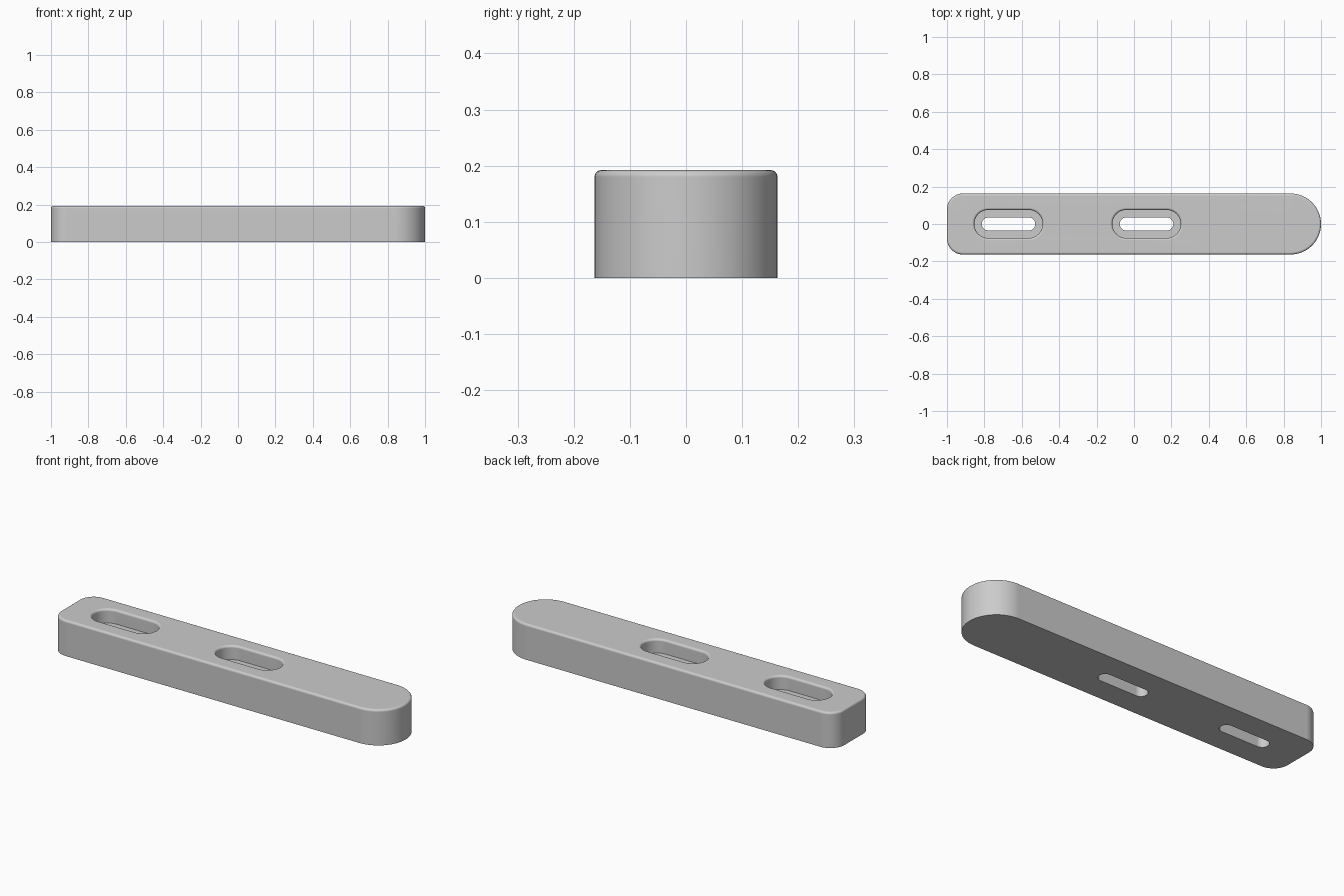
import bpy, bmesh
from math import sin, cos, pi, radians

cube = bpy.data.objects.get("Cube")
if cube:
    bpy.data.objects.remove(cube, do_unlink=True)

HEIGHT = 0.192
HALF_WIDTH = 0.163
CORNER = 0.085          # rounded corners of the square end
FILLET = 0.012          # rounding of the top edges
FLOOR = 0.117           # height of the slot ledge
SLOT_CENTRES = (-0.671, 0.067)
SLOT_STRAIGHT = 0.108   # half the straight run of a slot
BORE, RIM, HOLE = 0.075, 0.087, 0.035
STEPS = 16              # segments per quarter turn

bm = bmesh.new()


def arc(cx, cy, radius, start):
    """Quarter turn of points, counter-clockwise."""
    angles = [start + pi / 2 * i / STEPS for i in range(STEPS + 1)]
    return [(cx + radius * cos(a), cy + radius * sin(a)) for a in angles]


def bar_outline(inset):
    x, y = 1 - CORNER, HALF_WIDTH - CORNER
    nose = 1 - HALF_WIDTH
    return (arc(nose, 0, HALF_WIDTH - inset, -pi / 2)
            + arc(nose, 0, HALF_WIDTH - inset, 0)[1:]
            + arc(-x, y, CORNER - inset, pi / 2)
            + arc(-x, -y, CORNER - inset, pi))


def slot_outline(cx, radius):
    left, right = cx - SLOT_STRAIGHT, cx + SLOT_STRAIGHT
    return (arc(right, 0, radius, -pi / 2) + arc(right, 0, radius, 0)[1:]
            + arc(left, 0, radius, pi / 2) + arc(left, 0, radius, pi)[1:])


def loft(layers):
    """Join (outline, height) layers with walls; return end edge loops."""
    rings = [[bm.verts.new((x, y, z)) for x, y in pts] for pts, z in layers]
    for low, high in zip(rings, rings[1:]):
        for i in range(len(low)):
            j = (i + 1) % len(low)
            bm.faces.new((low[i], low[j], high[j], high[i]))
    return [[bm.edges.get((r[i - 1], r[i])) for i in range(len(r))]
            for r in (rings[0], rings[-1])]


# Inset and height along the rounded top edge
rounding = [(FILLET * (1 - cos(a)), HEIGHT - FILLET + FILLET * sin(a))
            for a in (pi / 2 * i / 6 for i in range(7))]

# Outer wall
bottom, top = loft([(bar_outline(0), 0)]
                   + [(bar_outline(d), z) for d, z in rounding])

# Stepped through slots
for cx in SLOT_CENTRES:
    low, high = loft(
        [(slot_outline(cx, HOLE), 0), (slot_outline(cx, HOLE), FLOOR),
         (slot_outline(cx, BORE), FLOOR)]
        + [(slot_outline(cx, BORE + d), z) for d, z in rounding])
    bottom += low
    top += high

# Flat underside and top, pierced by the slots
bmesh.ops.triangle_fill(bm, edges=bottom, use_beauty=True, normal=(0, 0, -1))
bmesh.ops.triangle_fill(bm, edges=top, use_beauty=True, normal=(0, 0, 1))
bmesh.ops.recalc_face_normals(bm, faces=bm.faces[:])

mesh = bpy.data.meshes.new("slotted_bar")
bm.to_mesh(mesh)
bm.free()
bar = bpy.data.objects.new("slotted_bar", mesh)
bpy.context.collection.objects.link(bar)

# Plain grey finish
grey = bpy.data.materials.new("light_grey")
grey.use_nodes = True
colour = (0.6, 0.6, 0.6, 1)
grey.diffuse_color = colour
grey.node_tree.nodes["Principled BSDF"].inputs["Base Color"].default_value = colour
mesh.materials.append(grey)

# Smooth curves, crisp edges
bpy.ops.object.select_all(action='DESELECT')
bar.select_set(True)
bpy.context.view_layer.objects.active = bar
bpy.ops.object.shade_smooth_by_angle(angle=radians(30))
weighted = bar.modifiers.new("flat_face_shading", 'WEIGHTED_NORMAL')
weighted.keep_sharp = True
